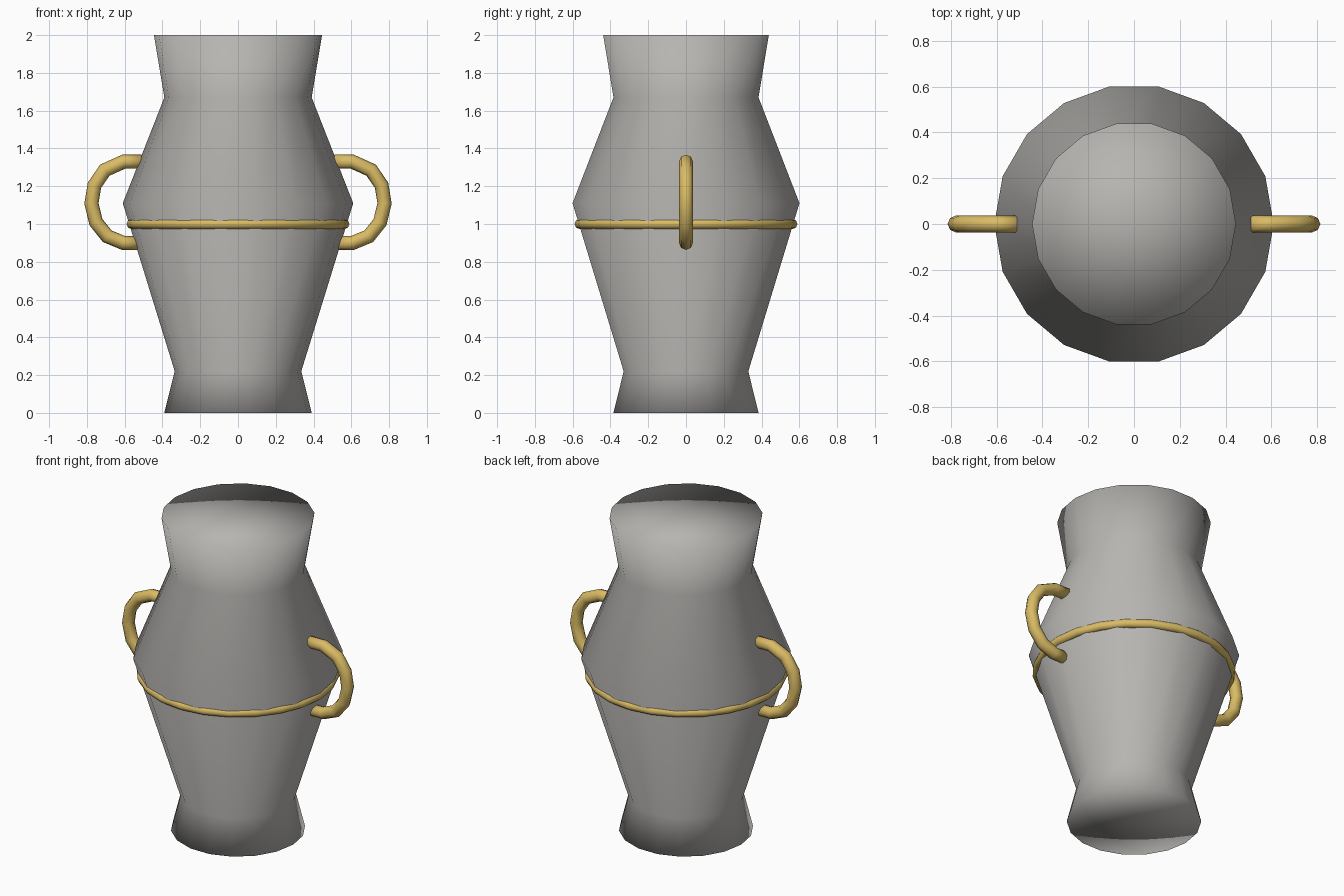
import bpy, bmesh
from math import cos, sin, tau
from mathutils import Vector

if "Cube" in bpy.data.objects:
    bpy.data.objects.remove(bpy.data.objects["Cube"])


def material(name, colour):
    m = bpy.data.materials.new(name)
    m.diffuse_color = (*colour, 1)
    m.use_nodes = True
    m.node_tree.nodes["Principled BSDF"].inputs["Base Color"].default_value = m.diffuse_color
    return m


gold = material("gold", (0.70, 0.50, 0.13))
clay = material("clay_grey", (0.47, 0.46, 0.44))


def skin_rings(name, rings, mat, closed=False):
    """Bridge equal-sized rings of points into one smooth-shaded surface."""
    bm = bmesh.new()
    loops = [[bm.verts.new(p) for p in ring] for ring in rings]
    n = len(loops[0])
    pairs = list(zip(loops, loops[1:])) + ([(loops[-1], loops[0])] if closed else [])
    for a, b in pairs:
        for i in range(n):
            j = (i + 1) % n
            bm.faces.new((a[i], a[j], b[j], b[i]))
    if not closed:
        # Fan caps around a centre point
        for loop in (loops[0], loops[-1]):
            c = bm.verts.new(sum((v.co for v in loop), Vector()) / n)
            for i in range(n):
                bm.faces.new((loop[i], loop[(i + 1) % n], c))
    bmesh.ops.recalc_face_normals(bm, faces=bm.faces)
    for f in bm.faces:
        f.smooth = True
    me = bpy.data.meshes.new(name)
    bm.to_mesh(me)
    bm.free()
    me.materials.append(mat)
    ob = bpy.data.objects.new(name, me)
    bpy.context.collection.objects.link(ob)


def circle(r, z, n):
    return [(r * cos(tau * i / n), r * sin(tau * i / n), z) for i in range(n)]


# Vase body: 18-sided turned profile, closed at both ends
profile = [(0.39, 0), (0.335, 0.22), (0.61, 1.11), (0.39, 1.67), (0.445, 2.0)]
skin_rings("vase_body", [circle(r, z, 18) for r, z in profile], clay)

# Rope-like band just under the widest point
R, r, N, M = 0.563, 0.027, 24, 8
band = []
for k in range(N):
    a = tau * k / N
    band.append([((R + r * cos(tau * i / M)) * cos(a),
                  (R + r * cos(tau * i / M)) * sin(a),
                  1.0 + r * sin(tau * i / M)) for i in range(M)])
skin_rings("band", band, gold, closed=True)

# Handles: tube swept along a C-shaped path in the xz plane, one per side
path = [Vector((x, 0, z)) for x, z in
        [(0.51, 1.33), (0.605, 1.33), (0.705, 1.285), (0.76, 1.205), (0.776, 1.11),
         (0.752, 1.01), (0.692, 0.935), (0.607, 0.9), (0.53, 0.9)]]


def handle(name, side):
    rings = []
    for k, p in enumerate(path):
        d1 = (p - path[k - 1]).normalized() if k else None
        d2 = (path[k + 1] - p).normalized() if k < len(path) - 1 else d1
        d1 = d1 or d2
        t = (d1 + d2).normalized()
        out = Vector((-t.z, 0, t.x)) / t.dot(d1)
        ring = []
        for i in range(8):
            q = p + 0.037 * (cos(tau * i / 8) * out + sin(tau * i / 8) * Vector((0, 1, 0)))
            ring.append((side * q.x, q.y, q.z))
        rings.append(ring)
    skin_rings(name, rings, gold)


handle("handle_right", 1)
handle("handle_left", -1)
